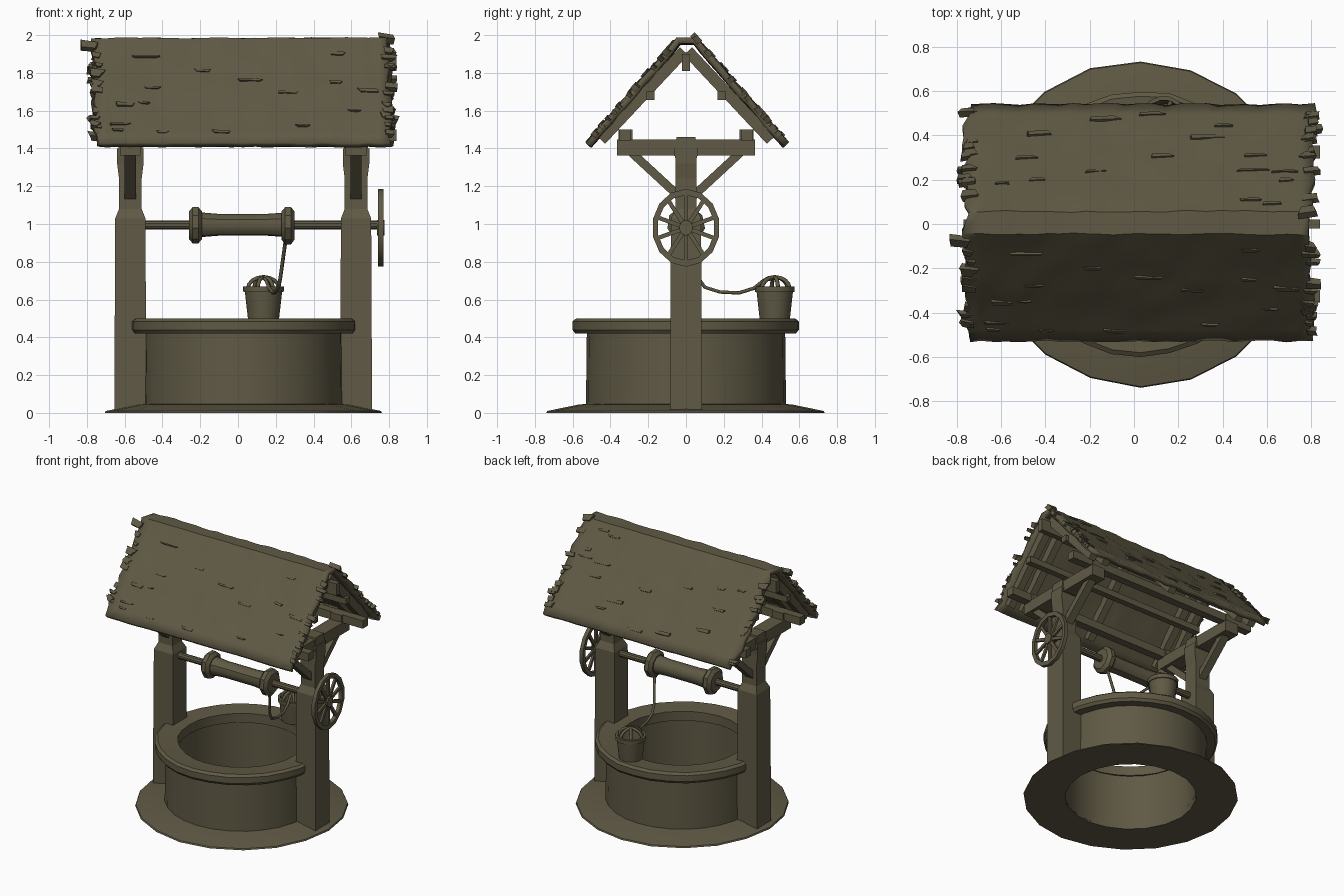
import bpy, bmesh, math, random
from mathutils import Vector, Matrix

random.seed(4)
if "Cube" in bpy.data.objects:
    bpy.data.objects.remove(bpy.data.objects["Cube"], do_unlink=True)

wood = bpy.data.materials.new("weathered_olive_brown")
colour = (0.115, 0.1, 0.058, 1)
wood.use_nodes = True
wood.diffuse_color = colour
wood.node_tree.nodes["Principled BSDF"].inputs["Base Color"].default_value = colour

CX = 0.03          # centre line of the well
TO_X = Matrix.Rotation(math.pi / 2, 4, 'Y')


def finish(name, bm, matrix=Matrix(), smooth=True):
    bmesh.ops.remove_doubles(bm, verts=bm.verts, dist=1e-5)
    bmesh.ops.recalc_face_normals(bm, faces=bm.faces)
    bm.transform(matrix)
    mesh = bpy.data.meshes.new(name)
    bm.to_mesh(mesh)
    bm.free()
    mesh.materials.append(wood)
    ob = bpy.data.objects.new(name, mesh)
    bpy.context.collection.objects.link(ob)
    if smooth:
        bpy.ops.object.select_all(action='DESELECT')
        ob.select_set(True)
        bpy.context.view_layer.objects.active = ob
        bpy.ops.object.shade_smooth_by_angle(angle=math.radians(32))
    return ob


def lathe(name, profile, sides, matrix=Matrix(), closed=True, wobble=0):
    """Turn an (r, z) profile round the z axis."""
    bm = bmesh.new()
    rings = []
    for i in range(sides):
        a = math.tau * i / sides
        k = 1 + random.uniform(-wobble, wobble)
        rings.append([bm.verts.new((r * k * math.cos(a), r * k * math.sin(a), z))
                      for r, z in profile])
    n = len(profile)
    for i in range(sides):
        p, q = rings[i], rings[(i + 1) % sides]
        for j in range(n if closed else n - 1):
            k = (j + 1) % n
            bm.faces.new((p[j], q[j], q[k], p[k]))
    return finish(name, bm, matrix)


def beam(name, a, b, w, h, taper=1):
    """Square timber from a to b, w wide and h high."""
    a, b = Vector(a), Vector(b)
    d = b - a
    bm = bmesh.new()
    bmesh.ops.create_cube(bm, size=1)
    for v in bm.verts:
        t = taper if v.co.z > 0 else 1
        v.co = (v.co.x * w * t, v.co.y * h * t, v.co.z * d.length)
    rot = d.to_track_quat('Z', 'Y').to_matrix().to_4x4()
    return finish(name, bm, Matrix.Translation((a + b) / 2) @ rot, False)


def stack(name, sections, x):
    """Square post through (z, half width x, half width y) sections."""
    bm = bmesh.new()
    rings = [[bm.verts.new((sx * hx, sy * hy, z))
              for sx, sy in ((-1, -1), (1, -1), (1, 1), (-1, 1))]
             for z, hx, hy in sections]
    for p, q in zip(rings, rings[1:]):
        for i in range(4):
            k = (i + 1) % 4
            bm.faces.new((p[i], p[k], q[k], q[i]))
    bm.faces.new(rings[0])
    bm.faces.new(rings[-1])
    return finish(name, bm, Matrix.Translation((x, 0, 0)), False)


def rope(name, points, radius):
    cu = bpy.data.curves.new(name, 'CURVE')
    cu.dimensions = '3D'
    cu.bevel_depth = radius
    cu.bevel_resolution = 1
    cu.use_fill_caps = True
    sp = cu.splines.new('POLY')
    sp.points.add(len(points) - 1)
    for p, co in zip(sp.points, points):
        p.co = (*co, 1)
    cu.materials.append(wood)
    ob = bpy.data.objects.new(name, cu)
    bpy.context.collection.objects.link(ob)
    bpy.ops.object.select_all(action='DESELECT')
    ob.select_set(True)
    bpy.context.view_layer.objects.active = ob
    bpy.ops.object.convert(target='MESH')


# Ground skirt, wall and rim
centre = Matrix.Translation((CX, 0, 0))
lathe("ground_skirt", [(.45, 0), (.735, 0), (.73, .01), (.56, .045), (.45, .05)], 20, centre, wobble=.008)
lathe("well_wall", [(.45, .01), (.53, .01), (.525, .44), (.45, .44)], 28, centre)
lathe("well_rim", [(.44, .42), (.585, .42), (.6, .44), (.6, .485), (.58, .5), (.44, .49)], 28, centre, wobble=.008)

# Posts with crossbeams, braces and rafters
for side, x in (("right", -.57), ("left", .625)):
    stack(side + "_post", [(0, .085, .085), (1.03, .08, .08), (1.08, .06, .055),
                           (1.24, .06, .055), (1.32, .07, .055), (1.4, .07, .06)], x)
    beam(side + "_crossbeam", (x, -.365, 1.405), (x, .365, 1.405), .11, .085)
    stack(side + "_beam_cap", [(1.36, .065, .065), (1.46, .06, .05)], x)
    for s in (-1, 1):
        beam(side + "_brace", (x, s * .03, 1.14), (x, s * .29, 1.38), .06, .045)
        beam(side + "_purlin_block", (x, s * .32, 1.42), (x, s * .32, 1.5), .09, .075)
for x in (-.68, -.57, CX, .625, .74):
    for s in (-1, 1):
        beam("rafter", (x, s * .01, 1.915), (x, s * .45, 1.445), .055, .06)

# Long roof timbers
beam("ridge_beam", (-.77, 0, 1.855), (.84, 0, 1.855), .04, .09)
for s in (-1, 1):
    beam("purlin", (-.75, s * .325, 1.47), (.84, s * .325, 1.47), .06, .06)
    beam("upper_purlin", (-.73, s * .19, 1.68), (.79, s * .19, 1.68), .045, .045)

# Ragged roof covering: an uneven sheet folded over the ridge
ridge, eave = Vector((0, .045, 1.985)), Vector((0, .53, 1.43))
slope = (eave - ridge).normalized()
outward = Vector((0, -slope.z, slope.y))


def roof_point(s, t, x, lift=0):
    p = ridge.lerp(eave, t) + outward * lift
    return Vector((x, s * p.y + (.012 if s > 0 else 0), p.z))


bm = bmesh.new()
stations = [(-1, 1 - i / 10) for i in range(11)] + [(1, i / 10) for i in range(11)]
cols = 26
grid = []
for i in range(cols + 1):
    row = []
    for s, t in stations:
        x = -.755 + 1.565 * i / cols
        if i in (0, cols):
            x += random.uniform(-.025, .02)
        row.append(bm.verts.new(roof_point(s, t, x, random.uniform(-.006, .006))))
    grid.append(row)
for p, q in zip(grid, grid[1:]):
    for j in range(len(stations) - 1):
        bm.faces.new((p[j], q[j], q[j + 1], p[j + 1]))
roof = finish("roof_covering", bm)
if sum(f.normal.z for f in roof.data.polygons) < 0:
    roof.data.flip_normals()
thick = roof.modifiers.new("thickness", 'SOLIDIFY')
thick.thickness = .035
thick.offset = -1

# Loose splinters on the gable edges and slopes
bm = bmesh.new()


def splinter(s, t, x, length, width, lift):
    top, low = [[roof_point(s, t + dt, x + dx + random.uniform(-.01, .01), h)
                 for dx, dt in ((-length / 2, -width), (length / 2, -width * .4),
                                (length * .35, width), (-length * .4, width * .7))]
                for h in (lift, -.02)]
    top = [bm.verts.new(p) for p in top]
    low = [bm.verts.new(p) for p in low]
    bm.faces.new(top)
    bm.faces.new(low[::-1])
    for i in range(4):
        bm.faces.new((top[i], low[i], low[(i + 1) % 4], top[(i + 1) % 4]))


for s in (-1, 1):
    for x in (-.755, .795):
        for n in range(13):
            splinter(s, random.uniform(.04, .94), x + random.uniform(-.015, .02),
                     random.uniform(.03, .08), random.uniform(.015, .035), random.uniform(.004, .015))
    for n in range(16):
        splinter(s, random.uniform(.06, .95), random.uniform(-.68, .72),
                 random.uniform(.05, .16), random.uniform(.006, .02), random.uniform(.006, .012))
splinter(-1, .07, -.79, .1, .04, .012)
splinter(1, .0, .79, .08, .04, .012)
finish("roof_splinters", bm, smooth=False)

# Winding axle, drum and flanges
axle = Matrix.Translation((0, 0, .995)) @ TO_X
lathe("axle", [(0, -.52), (.024, -.52), (.024, .775), (0, .775)], 10, axle, False)
lathe("rope_drum", [(0, -.22), (.068, -.22), (.058, -.1), (.058, .15), (.066, .26), (0, .26)], 12, axle, False, .03)
for x in (-.225, .265):
    lathe("drum_flange", [(0, -.035), (.075, -.035), (.1, -.015), (.1, .015), (.075, .035), (0, .035)],
          9, Matrix.Translation((x, 0, .995)) @ TO_X, False, .03)

# Hand wheel with spokes
wheel = Vector((.755, 0, .98))
oval = Matrix.Translation(wheel) @ Matrix.Diagonal((1, .9, 1.03, 1)) @ TO_X
lathe("hand_wheel_rim", [(.168, -.014), (.2, -.014), (.2, .014), (.168, .014)], 14, oval)
lathe("hand_wheel_hub", [(0, -.02), (.04, -.02), (.04, .02), (0, .02)], 10, oval, False)
for i in range(10):
    a = math.tau * (i + .5) / 10
    tip = wheel + Vector((0, .165 * math.cos(a), .185 * math.sin(a)))
    beam("hand_wheel_spoke", wheel, tip, .016, .022)

# Bucket standing on the rim, with rope piled over it
bx, by = .135, .47
lathe("bucket", [(0, .495), (.082, .495), (.102, .67), (.09, .67), (.075, .53), (0, .53)],
      14, Matrix.Translation((bx, by, 0)), False)
lathe("bucket_band", [(.1, .64), (.107, .64), (.108, .67), (.1, .67)], 14, Matrix.Translation((bx, by, 0)))
arc = [math.pi * i / 8 for i in range(9)]
for turn in (.2, 1.2, 2.2):
    rope("bucket_handle", [(bx + .085 * math.cos(a) * math.cos(turn), by + .085 * math.cos(a) * math.sin(turn),
                            .655 + .065 * math.sin(a)) for a in arc], .011)
rope("well_rope", [(.255, -.03, .94), (.25, .02, .9), (.225, .06, .72), (.215, .1, .665), (.2, .18, .64),
                   (.185, .28, .635), (.165, .36, .66), (.15, .41, .7), (bx, by, .715)], .01)
